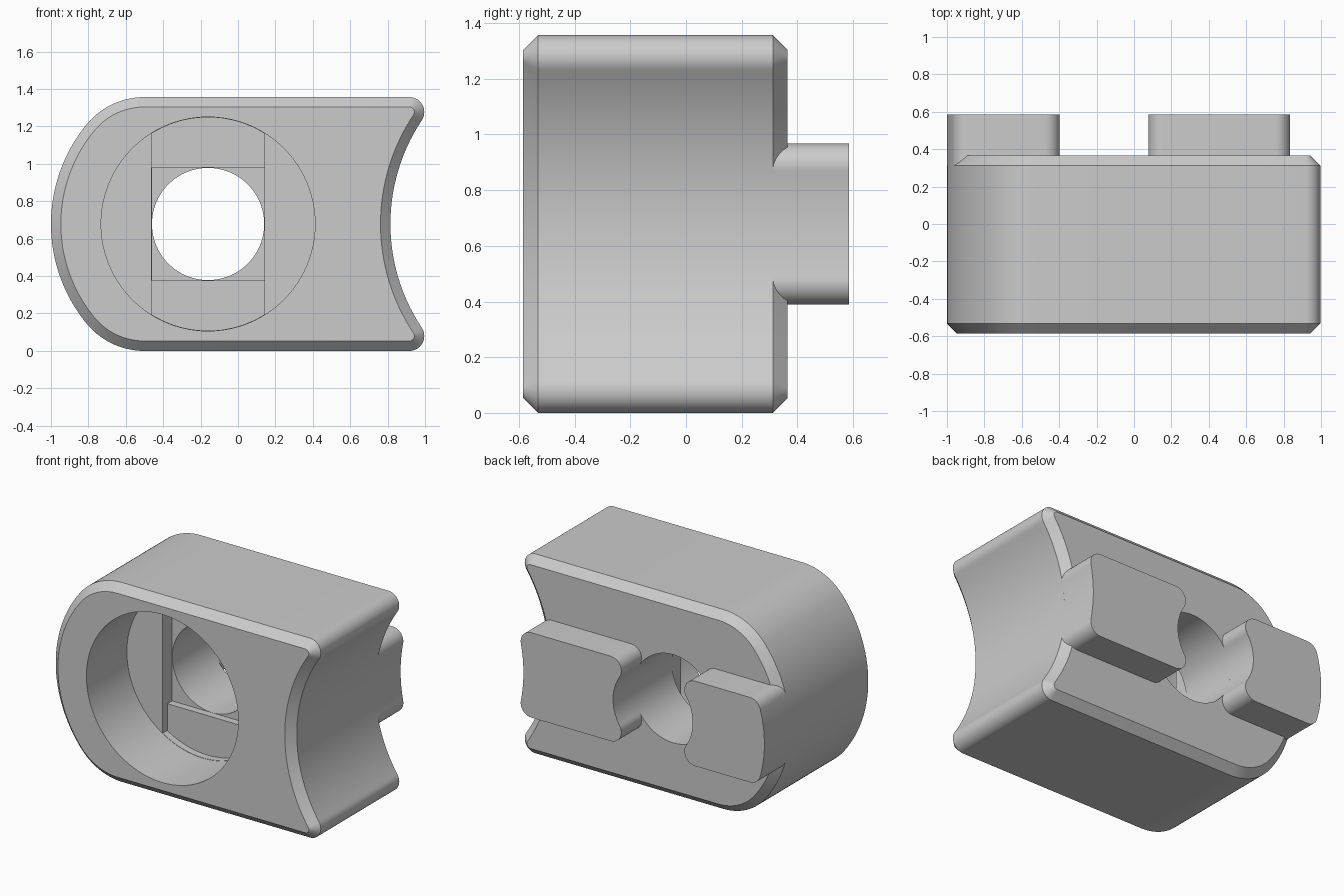
import bpy
import bmesh
from math import sin, cos, pi, sqrt, atan2, acos

if "Cube" in bpy.data.objects:
    bpy.data.objects.remove(bpy.data.objects["Cube"], do_unlink=True)

MID_Z = 0.6785        # height of the long axis, also half the body height
BORE_X = -0.16        # centre of the bore and of the rounded end
HOLLOW_X = 1.815      # centre of the hollow end
FRONT, BACK, TIP = -0.585, 0.365, 0.585
CHAMFER = 0.053

grey = bpy.data.materials.new("plain_grey")
grey.use_nodes = True
colour = (0.6, 0.6, 0.6, 1)
grey.diffuse_color = colour
grey.node_tree.nodes["Principled BSDF"].inputs["Base Color"].default_value = colour


def arc(cx, cz, r, a0, a1, n):
    steps = [a0 + (a1 - a0) * i / n for i in range(n + 1)]
    return [(cx + r * cos(a), cz + r * sin(a)) for a in steps]


def end(cx, radius, half, fillet, side, convex, inset=0):
    """Upper half of a curved end: main arc, then a tangent corner fillet."""
    s = side if convex else -side
    reach = radius - fillet if convex else radius + fillet
    dx = s * sqrt(reach ** 2 - (half - fillet) ** 2)
    a = atan2(half - fillet, dx)
    main_r = radius - inset if convex else radius + inset
    main = arc(cx, 0, main_r, 0 if s > 0 else pi, a, 28)
    start = a if convex else a + pi * s
    corner = arc(cx + dx, half - fillet, fillet - inset, start, pi / 2, 14)
    return main + corner[1:]


def outline(left, right):
    upper = left + right[::-1]
    return upper + [(x, -z) for x, z in upper[-2:0:-1]]


def loft(name, sections):
    """Closed solid through (y, outline) sections."""
    bm = bmesh.new()
    loops = [[bm.verts.new((x, y, z + MID_Z)) for x, z in pts] for y, pts in sections]
    for a, b in zip(loops, loops[1:]):
        for i in range(len(a)):
            j = (i + 1) % len(a)
            bm.faces.new((a[i], a[j], b[j], b[i]))
    bm.faces.new(loops[0])
    bm.faces.new(loops[-1][::-1])
    bmesh.ops.recalc_face_normals(bm, faces=bm.faces[:])
    mesh = bpy.data.meshes.new(name)
    bm.to_mesh(mesh)
    bm.free()
    mesh.materials.append(grey)
    obj = bpy.data.objects.new(name, mesh)
    bpy.context.collection.objects.link(obj)
    return obj


def activate(obj):
    bpy.ops.object.select_all(action="DESELECT")
    obj.select_set(True)
    bpy.context.view_layer.objects.active = obj


def cut(target, name, y0, y1, pts):
    cutter = loft(name, [(y0, pts), (y1, pts)])
    cutter.hide_render = True
    mod = target.modifiers.new(name, "BOOLEAN")
    mod.operation, mod.solver, mod.object = "DIFFERENCE", "EXACT", cutter
    activate(target)
    bpy.ops.object.modifier_apply(modifier=name)
    bpy.data.objects.remove(cutter, do_unlink=True)


# Body: rounded at one end, hollow at the other, chamfered front and back
def body_outline(inset):
    return outline(end(BORE_X, 0.84, MID_Z, 0.4, -1, True, inset),
                   end(HOLLOW_X, 1.0, MID_Z, 0.08, 1, False, inset))


rim, full = body_outline(CHAMFER), body_outline(0)
body = loft("body", [(FRONT, rim), (FRONT + CHAMFER, full),
                     (BACK - CHAMFER, full), (BACK, rim)])

# Counterbore, two shallow stepped recesses, and the through hole
floor, step, half = -0.15, 0.05, 0.302
cut(body, "counterbore", FRONT - 0.1, floor, arc(BORE_X, 0, 0.572, 0, 2 * pi, 96)[:-1])
corner = acos(half / 0.57)
slot = (arc(BORE_X, 0, 0.57, corner, pi - corner, 20)
        + arc(BORE_X, 0, 0.57, pi + corner, 2 * pi - corner, 20))
cut(body, "slot_recess", floor - 0.02, floor + step, slot)
h = 0.301
square = [(BORE_X + sx * h, sz * h) for sx, sz in ((-1, -1), (1, -1), (1, 1), (-1, 1))]
cut(body, "square_recess", floor, floor + 2 * step, square)
cut(body, "through_hole", floor, BACK + 0.1, arc(BORE_X, 0, 0.3, 0, 2 * pi, 96)[:-1])

# Two keys on the back, hollowed around the hole
KEY = 0.289
right_key = outline(end(BORE_X, 0.84, KEY, 0.08, -1, True),
                    end(BORE_X, 0.3, KEY, 0.08, 1, False))
left_key = outline(end(BORE_X, 0.3, KEY, 0.08, -1, False),
                   end(HOLLOW_X, 1.0, KEY, 0.08, 1, False))
parts = [body]
for name, pts in (("right_key", right_key), ("left_key", left_key)):
    parts.append(loft(name, [(BACK - CHAMFER, pts), (TIP, pts)]))

# Smooth curves, sharp corners
for obj in parts:
    activate(obj)
    bpy.ops.object.shade_smooth_by_angle(angle=pi / 6)
